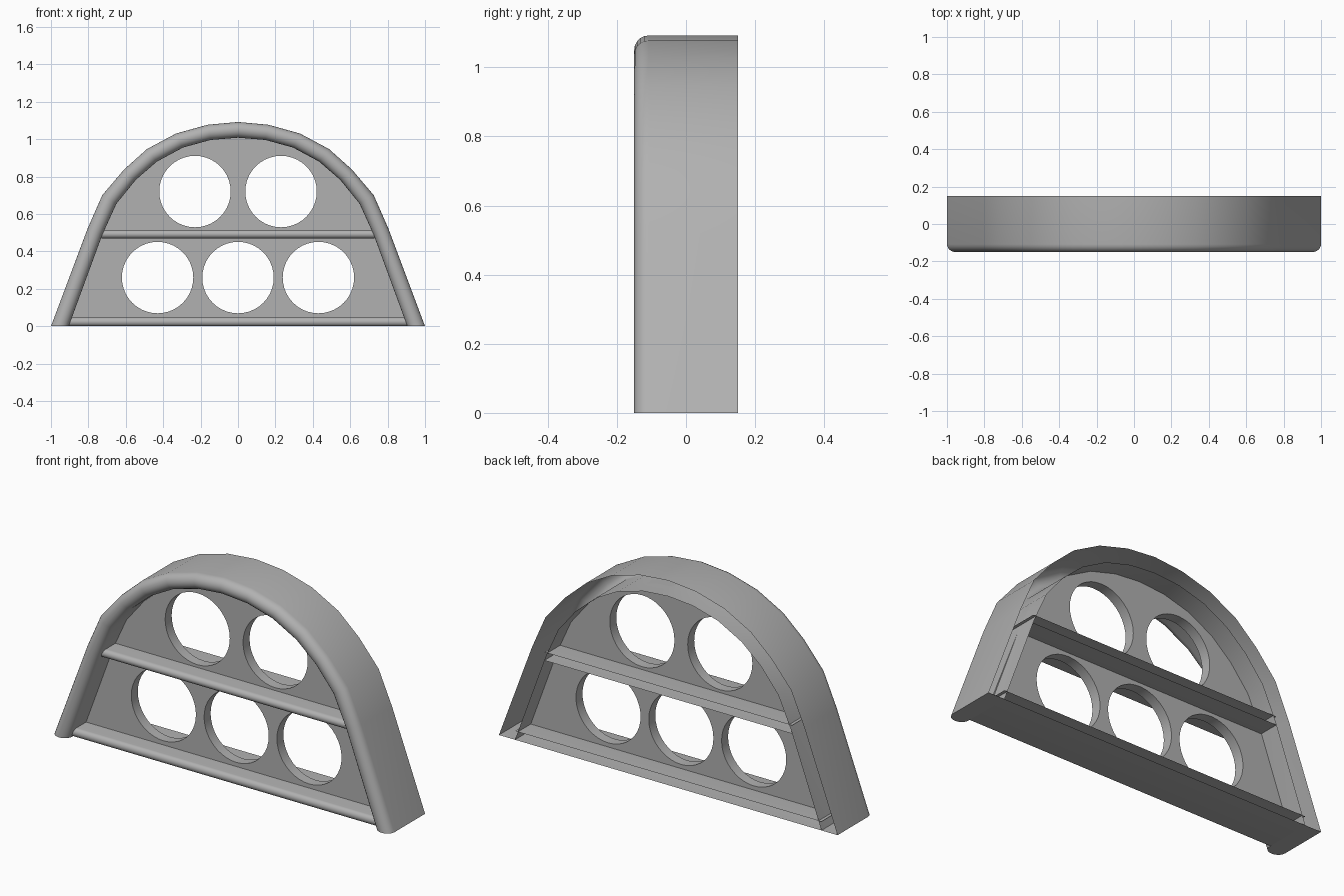
import bpy, math

if "Cube" in bpy.data.objects:
    bpy.data.objects.remove(bpy.data.objects["Cube"])

# Half outlines of the arch (x, z), foot to crown
OUTER = [(1, 0), (0.805, 0.52), (0.726, 0.70), (0.61, 0.837), (0.487, 0.947),
         (0.332, 1.03), (0.163, 1.077), (0, 1.092)]
INNER = [(0.905, 0), (0.725, 0.49), (0.65, 0.655), (0.546, 0.783), (0.434, 0.88),
         (0.295, 0.955), (0.146, 0.996), (0, 1.008)]

# Mid grey used by every part
grey = bpy.data.materials.new("mid_grey")
grey.diffuse_color = (0.44, 0.44, 0.44, 1)
grey.use_nodes = True
grey.node_tree.nodes["Principled BSDF"].inputs["Base Color"].default_value = grey.diffuse_color


def mirrored(half):
    return half + [(-x, z) for x, z in reversed(half[:-1])]


def u_section(front, radius, back=0.15, steps=10):
    """Open-backed channel: (across 0..1, y) with a half-round front."""
    pts = [(0, back)]
    for i in range(steps + 1):
        a = math.pi * i / steps
        pts.append(((1 - math.cos(a)) / 2, front + radius - radius * math.sin(a)))
    return pts + [(1, back)]


def select(ob):
    bpy.ops.object.select_all(action='DESELECT')
    ob.select_set(True)
    bpy.context.view_layer.objects.active = ob


def loft(name, rings, caps=False):
    n = len(rings[0])
    verts = [p for r in rings for p in r]
    faces = [(k * n + i, k * n + i + 1, (k + 1) * n + i + 1, (k + 1) * n + i)
             for k in range(len(rings) - 1) for i in range(n - 1)]
    if caps:
        faces += [tuple(range(n))[::-1], tuple(range(len(verts) - n, len(verts)))]
    me = bpy.data.meshes.new(name)
    me.from_pydata(verts, [], faces)
    me.materials.append(grey)
    ob = bpy.data.objects.new(name, me)
    bpy.context.collection.objects.link(ob)
    select(ob)
    bpy.ops.object.shade_smooth_by_angle(angle=math.radians(40))
    return ob


# Arched frame: hollow channel swept from foot to foot
section = u_section(-0.15, 0.042)
rings = [[(o[0] + (i[0] - o[0]) * t, y, o[1] + (i[1] - o[1]) * t) for t, y in section]
         for o, i in zip(mirrored(OUTER), mirrored(INNER))]
loft("arched_frame", rings, caps=True)

# Two horizontal shelves, open at the back, ends meeting the frame
for name, half, z0, z1 in (("bottom_rail", 0.905, 0.0, 0.047),
                           ("middle_shelf", 0.731, 0.47, 0.514)):
    sec = u_section(-0.115, 0.022)
    loft(name, [[(x, y, z1 + (z0 - z1) * t) for t, y in sec] for x in (half, -half)])

# Back panel with five round openings
curve = bpy.data.curves.new("back_panel", 'CURVE')
curve.dimensions = '2D'
curve.fill_mode = 'BOTH'
curve.extrude = 0.0275


def outline(points):
    s = curve.splines.new('POLY')
    s.points.add(len(points) - 1)
    for p, (x, z) in zip(s.points, points):
        p.co = (x, z, 0, 1)
    s.use_cyclic_u = True


outline(mirrored([(x, max(z, 0.02)) for x, z in INNER]))
for cx, cz in ((-0.43, 0.26), (0, 0.26), (0.43, 0.26), (-0.23, 0.72), (0.23, 0.72)):
    outline([(cx + 0.191 * math.cos(math.tau * i / 40),
              cz + 0.191 * math.sin(math.tau * i / 40)) for i in range(40)])
panel = bpy.data.objects.new("back_panel", curve)
bpy.context.collection.objects.link(panel)
panel.location.y = 0.014
panel.rotation_euler.x = math.pi / 2
select(panel)
bpy.ops.object.convert(target='MESH')
panel = bpy.context.view_layer.objects.active
panel.data.materials.clear()
panel.data.materials.append(grey)
bpy.ops.object.shade_smooth_by_angle(angle=math.radians(30))
